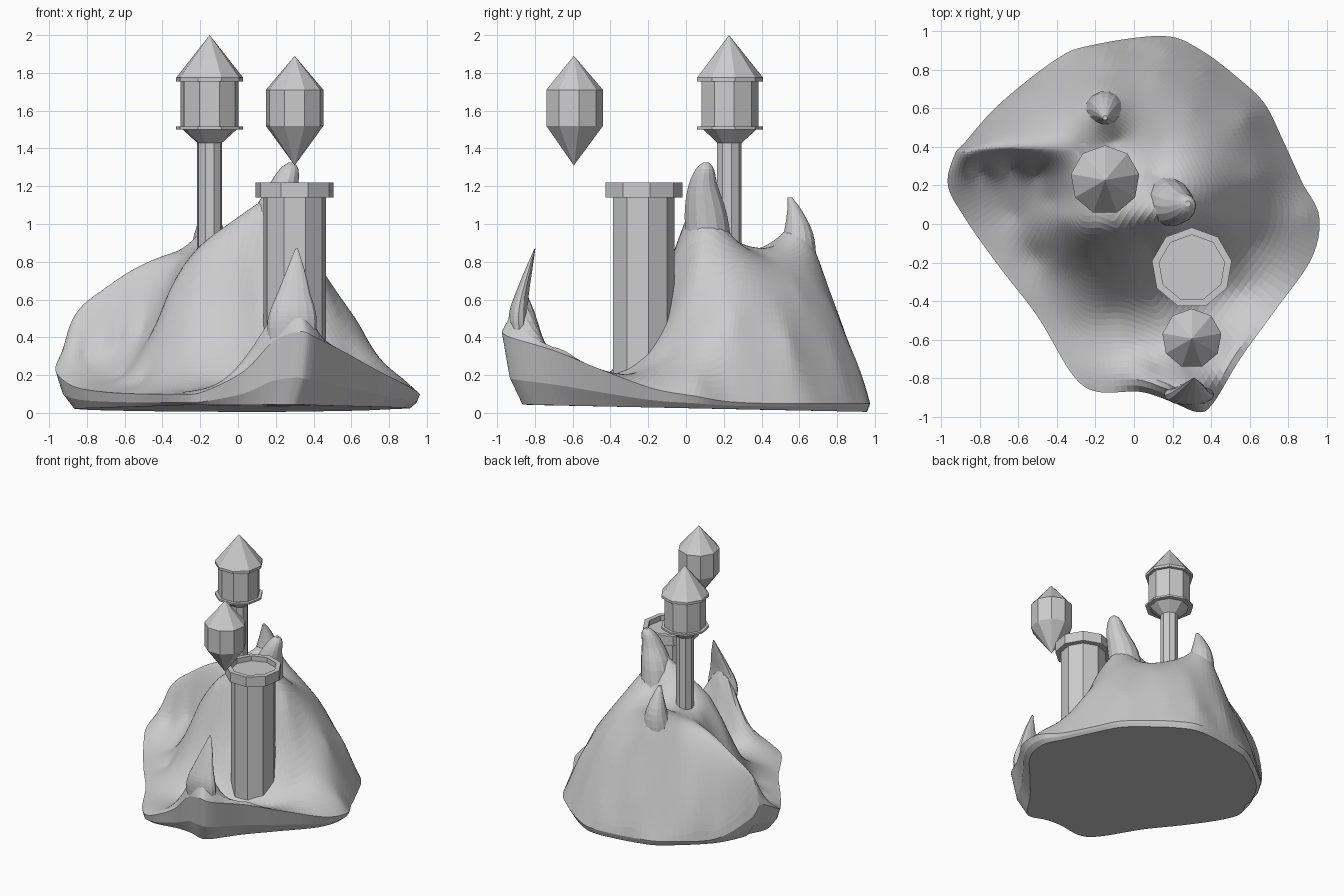
import bpy, bmesh, math

if "Cube" in bpy.data.objects:
    bpy.data.objects.remove(bpy.data.objects["Cube"])


def finish(bm, name):
    bmesh.ops.recalc_face_normals(bm, faces=bm.faces)
    me = bpy.data.meshes.new(name)
    bm.to_mesh(me)
    bm.free()
    ob = bpy.data.objects.new(name, me)
    bpy.context.collection.objects.link(ob)
    return ob


def bridge(bm, a, b):
    n = len(a)
    for i in range(n):
        bm.faces.new((a[i], a[(i + 1) % n], b[(i + 1) % n], b[i]))


def lathe(name, cx, cy, profile, sides, start=90):
    """Faceted turned solid from (radius, z) pairs; radius 0 closes to a point."""
    bm = bmesh.new()
    rings = []
    for r, z in profile:
        if r == 0:
            rings.append([bm.verts.new((cx, cy, z))])
        else:
            rings.append([bm.verts.new((cx + r * math.cos(math.radians(start) + math.tau * k / sides),
                                        cy + r * math.sin(math.radians(start) + math.tau * k / sides), z))
                          for k in range(sides)])
    for a, b in zip(rings, rings[1:]):
        if len(a) > 1 and len(b) > 1:
            bridge(bm, a, b)
        else:
            tip, loop = (a[0], b) if len(a) == 1 else (b[0], a)
            for k in range(sides):
                bm.faces.new((loop[k], loop[(k + 1) % sides], tip))
    for ring in (rings[0], rings[-1]):
        if len(ring) > 1:
            bm.faces.new(ring)
    return finish(bm, name)


def spline(pts, steps, closed=False):
    """Catmull-Rom through tuples of any length."""
    n, out = len(pts), []
    get = (lambda i: pts[i % n]) if closed else (lambda i: pts[max(0, min(n - 1, i))])
    for i in range(n if closed else n - 1):
        p = [get(i + j) for j in (-1, 0, 1, 2)]
        for s in range(steps):
            t = s / steps
            out.append(tuple(0.5 * (2 * b + (c - a) * t + (2 * a - 5 * b + 4 * c - d) * t * t
                                    + (3 * b - a - 3 * c + d) * t ** 3) for a, b, c, d in zip(*p)))
    return out if closed else out + [pts[-1]]


def horn(name, path, sx=1.0, sy=1.0):
    """Leaning rock horn from (x, y, z, radius) stations."""
    bm = bmesh.new()
    rings = [[bm.verts.new((x + r * sx * math.cos(math.tau * k / 14),
                            y + r * sy * math.sin(math.tau * k / 14), z)) for k in range(14)]
             for x, y, z, r in spline(path, 3)]
    for a, b in zip(rings, rings[1:]):
        bridge(bm, a, b)
    bm.faces.new(rings[0])
    bm.faces.new(rings[-1])
    return finish(bm, name)


# Rock: outer edge (x, y, edge height)
rim = [(-.93, .36, .3), (-.88, .42, .2), (-.70, .62, .06), (-.41, .85, .05), (-.23, .925, .05),
       (.15, .975, .05), (.35, .90, .05), (.56, .74, .05), (.68, .62, .05), (.77, .44, .05),
       (.87, .22, .06), (.96, .04, .09), (.92, -.18, .13), (.73, -.45, .23), (.55, -.70, .33),
       (.41, -.93, .4), (.33, -.975, .43), (.19, -.92, .38), (.03, -.87, .22), (-.19, -.87, .11),
       (-.32, -.78, .1), (-.5, -.48, .1), (-.70, -.22, .11), (-.87, .02, .14), (-.965, .2, .22)]
# Rock: crests, flanks and hollow floor that shape the height
left_crest = [(-.91, .375, .42), (-.8, .4, .59), (-.6, .39, .73), (-.4, .38, .82), (-.27, .4, .86)]
main_crest = [(-.36, .02, .66), (-.2, -.02, .86), (0, 0, 1.0), (.12, .03, 1.1), (.2, .07, 1.17)]
front_crest = [(.0, -.82, .26), (.1, -.83, .41), (.19, -.85, .56), (.28, -.86, .68),
               (.36, -.86, .58), (.43, -.84, .43), (.54, -.66, .37)]
flanks = [(-.15, .23, .85), (.12, .25, .89), (.15, .42, .83), (-.1, .43, .86), (-.3, .22, .8),
          (-.15, .6, 1.03), (-.15, .7, .83), (-.15, .76, .63), (0, .6, .86), (-.3, .6, .8),
          (-.15, .87, .35), (.3, .6, .64), (.12, .78, .55), (.15, .92, .24), (.35, .8, .28),
          (-.42, .65, .52), (.58, .55, .37), (-.55, .69, .28), (-.72, .5, .44), (.34, .3, .83),
          (.5, .28, .66), (.64, .25, .48), (.4, .05, .82), (.52, .08, .58), (.75, .1, .29),
          (.89, .06, .17)]
hollow = [(-.35, -.25, .28), (-.15, -.2, .5), (-.1, -.46, .16), (.1, -.14, .6), (.14, -.35, .22),
          (.35, -.1, .5), (.6, -.1, .3), (-.8, .28, .3), (-.64, .29, .36), (-.5, .25, .44),
          (-.43, .12, .47), (-.62, .05, .19), (-.5, -.17, .17), (-.3, -.55, .12), (0, -.65, .13),
          (.3, -.45, .15), (.55, -.35, .18), (.28, -.7, .2), (.12, -.73, .18), (.43, -.66, .24)]


def height_function(points):
    """Smooth surface through the points, by distance-kernel interpolation."""
    n = len(points)
    mean = sum(p[2] for p in points) / n
    m = [[math.hypot(p[0] - q[0], p[1] - q[1]) for q in points] + [p[2] - mean] for p in points]
    for c in range(n):
        best = max(range(c, n), key=lambda r: abs(m[r][c]))
        m[c], m[best] = m[best], m[c]
        for r in range(n):
            if r != c:
                f = m[r][c] / m[c][c]
                m[r] = [u - f * v for u, v in zip(m[r], m[c])]
    w = [m[i][n] / m[i][i] for i in range(n)]
    return lambda x, y: mean + sum(k * math.hypot(x - p[0], y - p[1]) for k, p in zip(w, points))


height = height_function(spline(rim, 2, True) + spline(left_crest, 4) + spline(main_crest, 2)
                         + spline(front_crest, 2) + flanks + hollow)
edge = spline(rim, 7, True)
bm = bmesh.new()
base = [bm.verts.new((x * (.985 - .4 * z), y * (.995 - .25 * z), .025 - .02 * y)) for x, y, z in edge]
# rounded foot, then the rim, then rings running inward to a hub on the left crest
foot = [bm.verts.new((x * (.995 - .15 * z), y * (1 - .1 * z), .4 * z + .015)) for x, y, z in edge]
loops = [base, foot, [bm.verts.new(p) for p in edge]]
RINGS, HX, HY = 40, -.28, .39
for i in range(RINGS - 1, 0, -1):
    s = i / RINGS
    spots = [(HX + (x - HX) * s, HY + (y - HY) * s) for x, y, z in edge]
    loops.append([bm.verts.new((x, y, max(.06, height(x, y)))) for x, y in spots])
for a, b in zip(loops, loops[1:]):
    bridge(bm, a, b)
bm.faces.new(base)
bm.faces.new(loops[-1])
# ease the sampled surface a little, leaving the foot alone
soft = [v for loop in loops[3:] for v in loop]
for _ in range(2):
    bmesh.ops.smooth_vert(bm, verts=soft, factor=.5, use_axis_z=True)
finish(bm, "rock_mound")

# Horn tips rising out of the rock
horn("centre_horn", [(.16, .13, .8, .13), (.195, .105, 1.05, .115), (.24, .09, 1.2, .08),
                     (.27, .1, 1.29, .05), (.28, .105, 1.325, .015)])
horn("back_horn", [(-.15, .56, .6, .1), (-.15, .58, .8, .11), (-.15, .595, .95, .08),
                   (-.15, .575, 1.07, .04), (-.15, .55, 1.14, .012)])
horn("front_horn", [(.28, -.88, .3, .1), (.285, -.885, .45, .13), (.29, -.885, .54, .12),
                    (.295, -.868, .63, .088), (.305, -.835, .75, .05), (.31, -.8, .87, .006)], 1, .42)

# Thick round tower with a sunken top
lathe("thick_tower", .30, -.228, [(.168, .08), (.168, 1.14), (.21, 1.14), (.21, 1.22),
                                  (.172, 1.22), (.172, 1.18)], 9)
# Slender tower with lantern room and pointed roof
lathe("slim_tower", -.15, .228, [(.067, .7), (.067, 1.43), (.145, 1.5), (.18, 1.5), (.18, 1.515),
                                 (.156, 1.515), (.156, 1.755), (.18, 1.755), (.18, 1.775),
                                 (0, 2.0)], 9)
# Floating turret, pointed at both ends
lathe("floating_turret", .30, -.594, [(0, 1.31), (.155, 1.52), (.155, 1.71), (0, 1.89)], 9)
